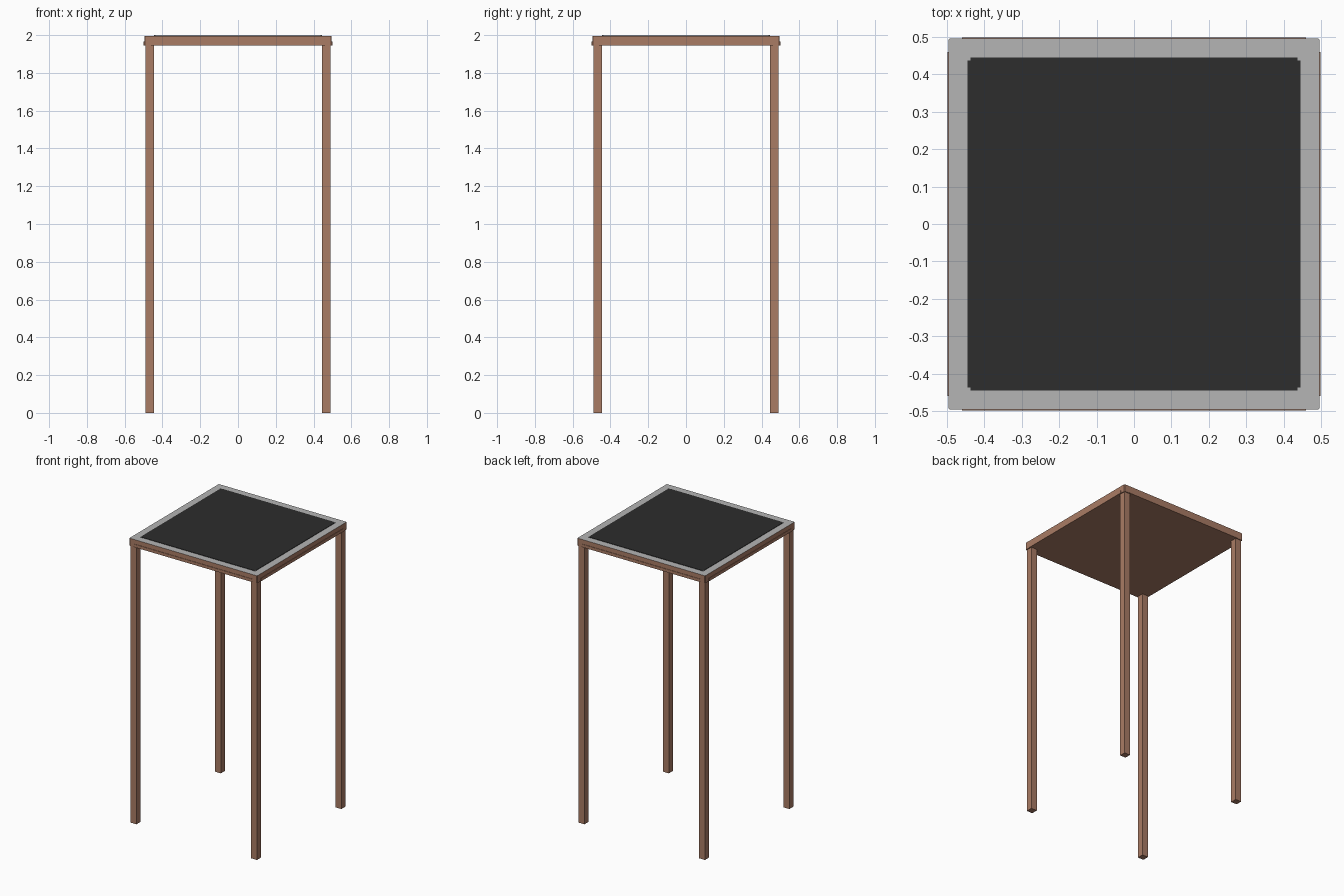
import bpy, bmesh
from mathutils import Matrix, Vector

if "Cube" in bpy.data.objects:
    bpy.data.objects.remove(bpy.data.objects["Cube"])


def material(name, color):
    m = bpy.data.materials.new(name)
    m.diffuse_color = (*color, 1)
    m.use_nodes = True
    m.node_tree.nodes["Principled BSDF"].inputs["Base Color"].default_value = m.diffuse_color
    return m


BROWN = material("brown wood", (0.40, 0.20, 0.13))
GREY = material("light grey", (0.46, 0.46, 0.46))
DARK = material("charcoal", (0.026, 0.026, 0.026))


def box(name, lo, hi, mats, corner=0.0):
    """Box between two corners; a second material goes on the upward faces."""
    lo, hi = Vector(lo), Vector(hi)
    bm = bmesh.new()
    bmesh.ops.create_cube(bm, size=1, matrix=Matrix.Translation((lo + hi) / 2)
                          @ Matrix.Diagonal((*(hi - lo), 1)))
    if corner:
        upright = [e for e in bm.edges
                   if abs(e.verts[0].co.z - e.verts[1].co.z) > 1e-4]
        bmesh.ops.bevel(bm, geom=upright, offset=corner, segments=1,
                        affect='EDGES')
    bm.normal_update()
    for f in bm.faces:
        f.material_index = int(len(mats) > 1 and f.normal.z > 0.5)
    me = bpy.data.meshes.new(name)
    bm.to_mesh(me)
    bm.free()
    for m in mats:
        me.materials.append(m)
    ob = bpy.data.objects.new(name, me)
    bpy.context.collection.objects.link(ob)
    return ob


BOTTOM = 1.944   # underside of the table top
HALF = 0.496     # half width of the table top

# Table top: brown sides and underside, grey border above
box("table_top", (-HALF, -HALF, BOTTOM), (HALF, HALF, 1.996),
    [BROWN, GREY], 0.004)

# Dark inset surface
box("dark_surface", (-0.445, -0.445, 1.996), (0.445, 0.445, 1.999), [DARK])

# Legs and the small grey squares at the corners of the dark surface
for sx, side in ((-1, "left"), (1, "right")):
    for sy, end in ((-1, "front"), (1, "back")):
        cx, cy = sx * 0.4675, sy * 0.4675
        box(f"{end}_{side}_leg", (cx - 0.0225, cy - 0.0225, 0),
            (cx + 0.0225, cy + 0.0225, BOTTOM), [BROWN])
        px, py = sx * 0.441, sy * 0.441
        box(f"{end}_{side}_corner_plate", (px - 0.004, py - 0.004, 1.996),
            (px + 0.004, py + 0.004, 2.0), [GREY])

# Slightly protruding lower rails on the four sides
for s, fb, lr in ((-1, "front", "left"), (1, "back", "right")):
    a, b = sorted((s * HALF, s * 0.499))
    box(f"{fb}_rail", (-0.46, a, BOTTOM), (0.46, b, 1.965), [BROWN])
    box(f"{lr}_rail", (a, -0.46, BOTTOM), (b, 0.46, 1.965), [BROWN])
